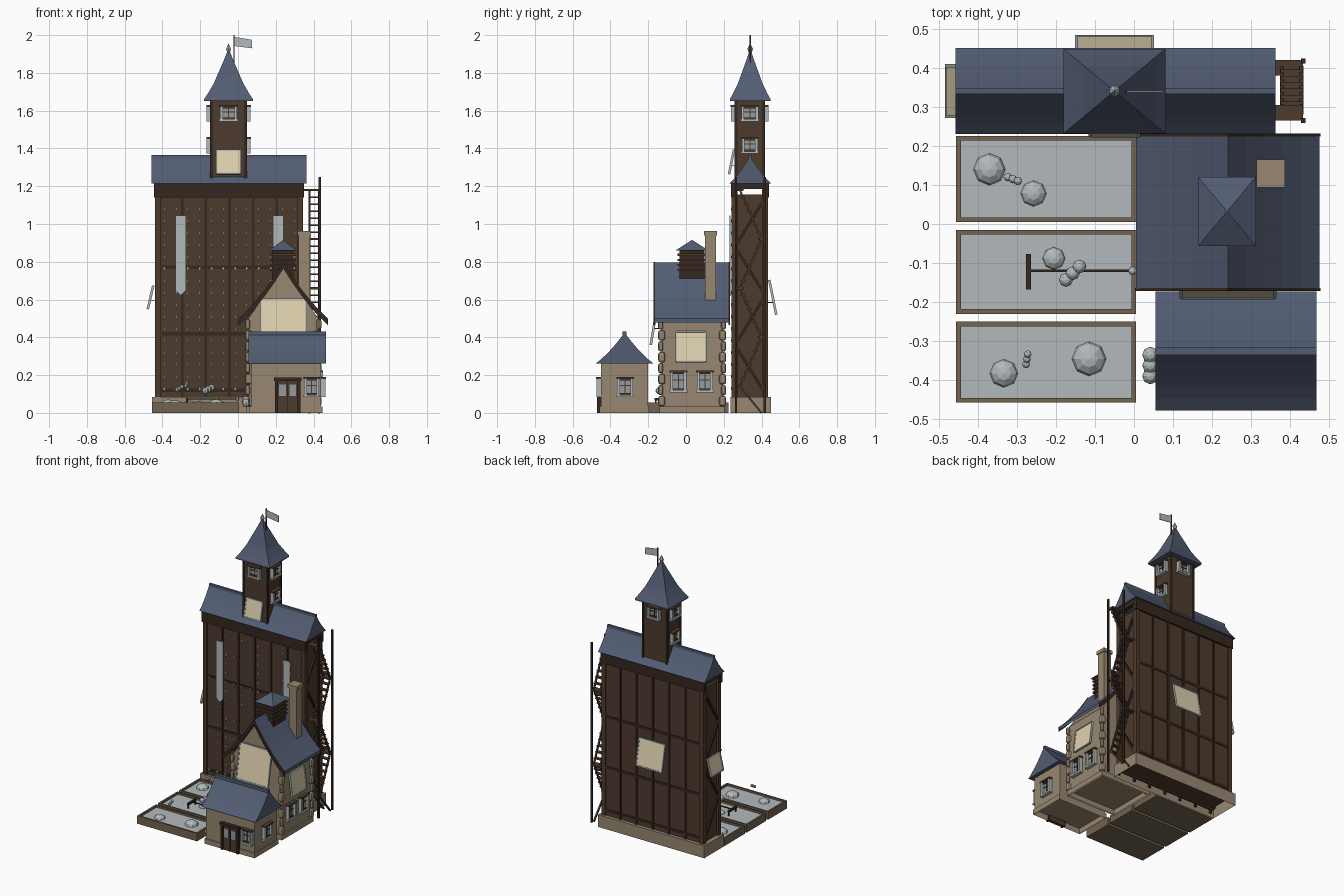
import bpy, bmesh, math
from mathutils import Matrix, Vector

if "Cube" in bpy.data.objects:
    bpy.data.objects.remove(bpy.data.objects["Cube"])


def material(name, *rgb):
    m = bpy.data.materials.new(name)
    m.use_nodes = True
    m.diffuse_color = (*rgb, 1)
    m.node_tree.nodes["Principled BSDF"].inputs["Base Color"].default_value = (*rgb, 1)
    return m


WOOD = material("brown wood", .075, .043, .026)
DARK = material("dark wood", .036, .021, .014)
SLATE = material("blue slate", .085, .107, .17)
STONE = material("warm stone", .31, .245, .165)
RIM = material("weathered stone", .17, .128, .082)
CREAM = material("cream board", .74, .64, .43)
PALE = material("pale grey", .45, .49, .5)
GLASS = material("window glass", .3, .33, .34)
I = Matrix.Identity(4)


def box(bm, x, y, z, M=I):
    """Box from three (low, high) ranges."""
    size = [b - a for a, b in (x, y, z)]
    mid = [(a + b) / 2 for a, b in (x, y, z)]
    bmesh.ops.create_cube(bm, size=1, matrix=M @ Matrix.Translation(mid) @ Matrix.Diagonal((*size, 1)))


def beam(bm, a, b, t):
    """Square bar between two points."""
    a, b = Vector(a), Vector(b)
    R = (b - a).to_track_quat('Z', 'Y').to_matrix().to_4x4()
    box(bm, (-t / 2, t / 2), (-t / 2, t / 2), (0, (b - a).length), Matrix.Translation(a) @ R)


def extrude(bm, pts, axis, a, b):
    """Closed (u, z) outline swept along x or y."""
    at = lambda u, z, s: (s, u, z) if axis == 'x' else (u, s, z)
    lo, hi = ([bm.verts.new(at(u, z, s)) for u, z in pts] for s in (a, b))
    bm.faces.new(lo)
    bm.faces.new(hi[::-1])
    for i in range(len(pts)):
        j = (i + 1) % len(pts)
        bm.faces.new((lo[j], lo[i], hi[i], hi[j]))


def ball(bm, c, r, squash=1):
    bmesh.ops.create_uvsphere(bm, u_segments=8, v_segments=6, radius=r,
                              matrix=Matrix.Translation(c) @ Matrix.Diagonal((1, 1, squash, 1)))


def finish(name, bm, mat, open_bottom=False, bevel=0):
    bmesh.ops.recalc_face_normals(bm, faces=bm.faces)
    if open_bottom:
        bm.normal_update()
        bmesh.ops.delete(bm, geom=[f for f in bm.faces if f.normal.z < -.9], context='FACES')
    me = bpy.data.meshes.new(name)
    bm.to_mesh(me)
    bm.free()
    me.materials.append(mat)
    ob = bpy.data.objects.new(name, me)
    bpy.context.collection.objects.link(ob)
    if bevel:
        mod = ob.modifiers.new("soft edges", 'BEVEL')
        mod.width, mod.segments = bevel, 2
    return ob


def boxes(name, mat, *ranges, M=I, **kw):
    bm = bmesh.new()
    for r in ranges:
        box(bm, *r, M)
    return finish(name, bm, mat, **kw)


def roof(name, mat, axis, mid, half, eave, top, a, b, shell=0):
    """Gable roof with a slight inward curve, solid or as a shell."""
    side = [(t * half, top + (eave - top) * (t + .3 * t * (1 - t))) for t in (0, .2, .4, .6, .8, 1)]
    line = [(mid - u, z) for u, z in side[:0:-1]] + [(mid + u, z) for u, z in side]
    if shell:
        line += [(u, z - shell) for u, z in line[::-1]]
    bm = bmesh.new()
    extrude(bm, line, axis, a, b)
    return finish(name, bm, mat)


def facing(x, y, z, turn):
    """Frame whose -y points out of a wall."""
    return Matrix.Translation((x, y, z)) @ Matrix.Rotation(math.radians(turn), 4, 'Z')


def window(name, M, w, h):
    w, e = w / 2, .009
    boxes(name + "_glass", GLASS, ((-w, w), (-.006, .01), (0, h)), M=M)
    boxes(name + "_frame", WOOD, ((-w, w), (-.014, 0), (h - e, h)), ((-w, w), (-.014, 0), (0, e)),
          ((-.003, .003), (-.011, 0), (0, h)), ((-w, w), (-.011, 0), (h * .55, h * .55 + .005)),
          ((-w - .012, w + .012), (-.026, 0), (h, h + .01)), M=M)
    boxes(name + "_shutters", PALE, *[((s * w - .007, s * w + .007), (-.024, 0), (0, h)) for s in (-1, 1)],
          ((-w - .012, w + .012), (-.024, 0), (-.012, 0)), M=M)


def board(name, M, w, h, out):
    """Panel hung from its top edge, propped out at the bottom."""
    T = M @ Matrix.Rotation(-math.atan2(out, h), 4, 'X')
    w /= 2
    boxes(name, CREAM, ((-w, w), (-.005, .003), (-h, 0)), M=T)
    edge = [((s * w - .004, s * w + .004), (-.008, .005), (-h, 0)) for s in (-1, 1)]
    edge += [((-w, w), (-.008, .005), (z - .004, z + .004)) for z in (-h, 0)]
    boxes(name + "_edge", PALE, *edge, M=T)
    boxes(name + "_props", DARK, *[((s * w * .8 - .003, s * w * .8 + .003), (-out * .6, .01),
                                    (-h * .65, -h * .63)) for s in (-1, 1)], M=M)


# Great timber tower
bays = [-.42 + .125 * i for i in range(7)]
boxes("tower_base", STONE, ((-.455, .36), (.235, .45), (0, .085)), open_bottom=True)
boxes("tower_core", WOOD, ((-.425, .325), (.256, .42), (.05, 1.155)))
boxes("tower_front_and_back", WOOD, ((-.43, .335), (.25, .262), (.04, 1.2)), ((-.43, .335), (.415, .427), (.04, 1.2)))
boxes("tower_battens", DARK, *[((x - .007, x + .007), y, (.02, 1.15)) for x in bays
                               for y in ((.243, .255), (.422, .434))])
boxes("tower_rails", DARK, *[((-.435, .34), y, (z - .009, z + .009)) for z in (.12, .42, .77)
                             for y in ((.245, .255), (.422, .431))])
boxes("tower_posts", WOOD, *[(x, y, (.05, 1.2)) for x in ((-.44, -.41), (.315, .345))
                             for y in ((.242, .272), (.403, .435))])
boxes("tower_top_beams", DARK, ((-.445, .35), (.237, .26), (1.14, 1.215)), ((-.445, .35), (.415, .44), (1.14, 1.215)),
      *[(x, (.24, .438), (1.185, 1.215)) for x in ((-.445, -.42), (.325, .35))])
boxes("tower_pegs", PALE, *[((x - .004, x + .004), (.238, .252), (z, z + .016)) for i in range(12)
                            for x in [-.39 + .0625 * i] for z in [.12 + .0635 * k for k in range(16)]])
bm = bmesh.new()
for x in (-.43, .335):
    for k in range(4):
        ends = (.26, .42) if k % 2 else (.42, .26)
        beam(bm, (x, ends[0], .1 + .26 * k), (x, ends[1], .36 + .26 * k), .014)
finish("tower_end_braces", bm, DARK)
roof("tower_roof", SLATE, 'x', .34, .11, 1.215, 1.36, -.457, .362)
boxes("tower_ridge", SLATE, ((-.457, .362), (.332, .348), (1.345, 1.365)))

# Hanging banners with pointed ends
bm = bmesh.new()
for x, low in ((-.303, .62), (.212, .62)):
    extrude(bm, [(x - .028, 1.045), (x + .028, 1.045), (x + .028, low + .03), (x, low), (x - .028, low + .03)],
            'y', .23, .236)
finish("banners", bm, PALE)

# Turret, its curved pyramid roof, finial and flag
boxes("turret", WOOD, ((-.142, .042), (.262, .412), (1.22, 1.66)))
boxes("turret_corners", DARK, *[((x - .007, x + .007), (y - .007, y + .007), (1.24, 1.66))
                                for x in (-.14, .04) for y in (.265, .41)])
bm = bmesh.new()
rings = []
for f, z in ((1, 1.65), (1, 1.66), (.82, 1.695), (.6, 1.745), (.4, 1.805), (.2, 1.865), (.03, 1.92)):
    rings.append([bm.verts.new((-.05 + sx * f * .13, .34 + sy * f * .108, z))
                  for sx, sy in ((-1, -1), (1, -1), (1, 1), (-1, 1))])
for a, b in zip(rings, rings[1:]):
    for i in range(4):
        bm.faces.new((a[i], a[(i + 1) % 4], b[(i + 1) % 4], b[i]))
bm.faces.new(rings[0][::-1])
bm.faces.new(rings[-1])
finish("turret_roof", bm, SLATE)
bm = bmesh.new()
for r1, r2, z in ((.004, .015, 1.912), (.015, 0, 1.942)):
    bmesh.ops.create_cone(bm, segments=6, radius1=r1, radius2=r2, depth=.03,
                          matrix=Matrix.Translation((-.05, .34, z)))
finish("finial", bm, PALE)
boxes("flag_pole", DARK, ((-.024, -.018), (.337, .343), (1.82, 2.0)))
bm = bmesh.new()
extrude(bm, [(-.018, 1.99), (.075, 1.975), (.075, 1.93), (-.018, 1.942)], 'y', .338, .342)
finish("flag", bm, PALE)
for i, (x, y, turn) in enumerate(((-.05, .262, 0), (.042, .338, 90), (-.05, .412, 180), (-.142, .338, -90))):
    window("turret_upper_window_%d" % i, facing(x, y, 1.555, turn), .075, .065)
    if i % 2:
        window("turret_lower_window_%d" % i, facing(x, y, 1.385, turn), .07, .065)

# House with stone gable, slate roof and corner stones
bm = bmesh.new()
extrude(bm, [(.055, 0), (.425, 0), (.425, .5), (.24, .765), (.055, .5)], 'y', -.13, .195)
finish("house_walls", bm, STONE, open_bottom=True)
boxes("house_plinth", STONE, ((.045, .435), (-.14, .205), (0, .035)), open_bottom=True)
bm = bmesh.new()
for k in range(8):
    s = .026 if k % 2 else .036
    for x, dx in ((.038, 1), (.442, -1)):
        for y, dy in ((-.147, 1), (.212, -1)):
            box(bm, sorted((x, x + dx * s)), sorted((y, y + dy * s)), (.035 + k * .058, .09 + k * .058))
finish("corner_stones", bm, STONE, bevel=.012)
roof("house_roof", SLATE, 'y', .24, .235, .5, .795, -.165, .225, shell=.022)
for i, y in enumerate((-.172, .224)):
    roof("house_barge_board_%d" % i, DARK, 'y', .24, .237, .498, .798, y, y + .008, shell=.034)
for i, y in enumerate((-.04, .1)):
    window("house_window_%d" % i, facing(.425, y, .12, 90), .07, .095)

# Chimney
boxes("chimney", STONE, ((.32, .38), (.1, .158), (.5, .95)), ((.314, .386), (.094, .165), (.94, .963)))

# Louvred cupola
boxes("cupola", DARK, ((.18, .295), (-.035, .098), (.7, .865)))
boxes("cupola_louvres", WOOD, *[((.171, .304), (-.044, .107), (z, z + .012)) for z in (.75, .777, .804, .831)])
bm = bmesh.new()
bmesh.ops.create_cone(bm, cap_ends=True, segments=4, radius1=.5 ** .5, radius2=.02, depth=1,
                      matrix=Matrix.Translation((.238, .032, .887)) @ Matrix.Diagonal((.147, .176, .055, 1))
                      @ Matrix.Rotation(math.pi / 4, 4, 'Z'))
finish("cupola_roof", bm, SLATE)

# Gatehouse
boxes("gatehouse_walls", STONE, ((.07, .44), (-.45, -.2), (0, .28)), open_bottom=True)
boxes("gatehouse_plinth", STONE, ((.062, .447), (-.457, -.195), (0, .035)), open_bottom=True)
roof("gatehouse_roof", SLATE, 'x', -.325, .152, .262, .425, .055, .467)
boxes("gatehouse_ridge", SLATE, ((.055, .467), (-.335, -.315), (.412, .432)))
boxes("gatehouse_door", WOOD, ((.205, .32), (-.462, -.44), (0, .175)))
boxes("door_frame", DARK, *[((x - .008, x + .008), (-.47, -.44), (0, .18)) for x in (.203, .322)],
      ((.19, .335), (-.474, -.44), (.17, .188)), ((.26, .265), (-.466, -.44), (0, .17)))
boxes("door_lights", GLASS, *[((x - .018, x + .018), (-.465, -.46), (.09, .15)) for x in (.235, .29)])
window("gatehouse_front_window", facing(.39, -.45, .095, 0), .065, .085)
window("gatehouse_side_window", facing(.44, -.322, .095, 90), .07, .085)

# Propped boards
board("gable_board", facing(.24, -.145, .6, 0), .24, .24, .04)
board("house_side_board", facing(.43, .027, .43, 90), .155, .16, .02)
board("turret_board", facing(-.05, .255, 1.39, 0), .125, .125, .025)
board("tower_back_board", facing(-.05, .44, .7, 180), .195, .18, .036)
board("tower_side_board", facing(-.448, .34, .67, -90), .13, .12, .028)

# Zigzag stair with two tall poles
bm = bmesh.new()
low, high, rise = .285, .4, .26
for k in range(4):
    a, b = (low, high) if k % 2 == 0 else (high, low)
    z = .14 + k * rise
    for x in (.378, .428):
        beam(bm, (x, a, z), (x, b, z + rise), .01)
    for s in range(7):
        y, h = a + (b - a) * s / 7, z + rise * s / 7
        box(bm, (.375, .432), (y - .012, y + .012), (h - .004, h + .004))
    box(bm, (.35, .432), (b - .02, b + .02), (z + rise - .006, z + rise + .006))
for x in (.378, .428):
    beam(bm, (x, high, 0), (x, low, .14), .01)
finish("zigzag_stair", bm, WOOD)
boxes("stair_poles", DARK, *[((.427, .439), (y - .006, y + .006), (0, 1.25)) for y in (.265, .417)])

# Three basins with rims, water and rocks
for i, (a, b) in enumerate(((.005, .225), (-.23, -.015), (-.457, -.25))):
    x0, x1, t = -.455, .005, .012
    boxes("basin_water_%d" % i, PALE, ((x0 + t, x1 - t), (a + t, b - t), (.035, .042)))
    boxes("basin_rim_%d" % i, RIM, ((x0, x1), (a, a + t), (0, .055)), ((x0, x1), (b - t, b), (0, .055)),
          ((x0, x0 + t), (a, b), (0, .055)), ((x1 - t, x1), (a, b), (0, .055)), ((x0, x1), (a, b), (0, .033)))
bm = bmesh.new()
for x, y, r in ((-.37, .14, .041), (-.257, .078, .033), (-.205, -.088, .029), (-.333, -.382, .036), (-.115, -.345, .044)):
    ball(bm, (x, y, .042), r, .7)
finish("basin_rocks", bm, PALE)
bm = bmesh.new()
for x, y, z, r, dx, dy in ((-.31, .115, .13, .011, .013, -.005), (-.157, -.126, .125, .018, .017, .017),
                           (-.274, -.346, .15, .01, .002, .013), (.042, -.362, .06, .021, 0, .027)):
    for k in (-1, 0, 1):
        ball(bm, (x + k * dx, y + k * dy, z + .008 * k), r)
ball(bm, (-.004, -.12, .075), .011)
finish("spray_clusters", bm, PALE)
boxes("water_pipe", DARK, ((-.27, -.005), (-.123, -.117), (.07, .077)), ((-.276, -.264), (-.167, -.077), (.065, .08)),
      *[((-.274, -.266), (y - .004, y + .004), (.03, .07)) for y in (-.16, -.084)])
